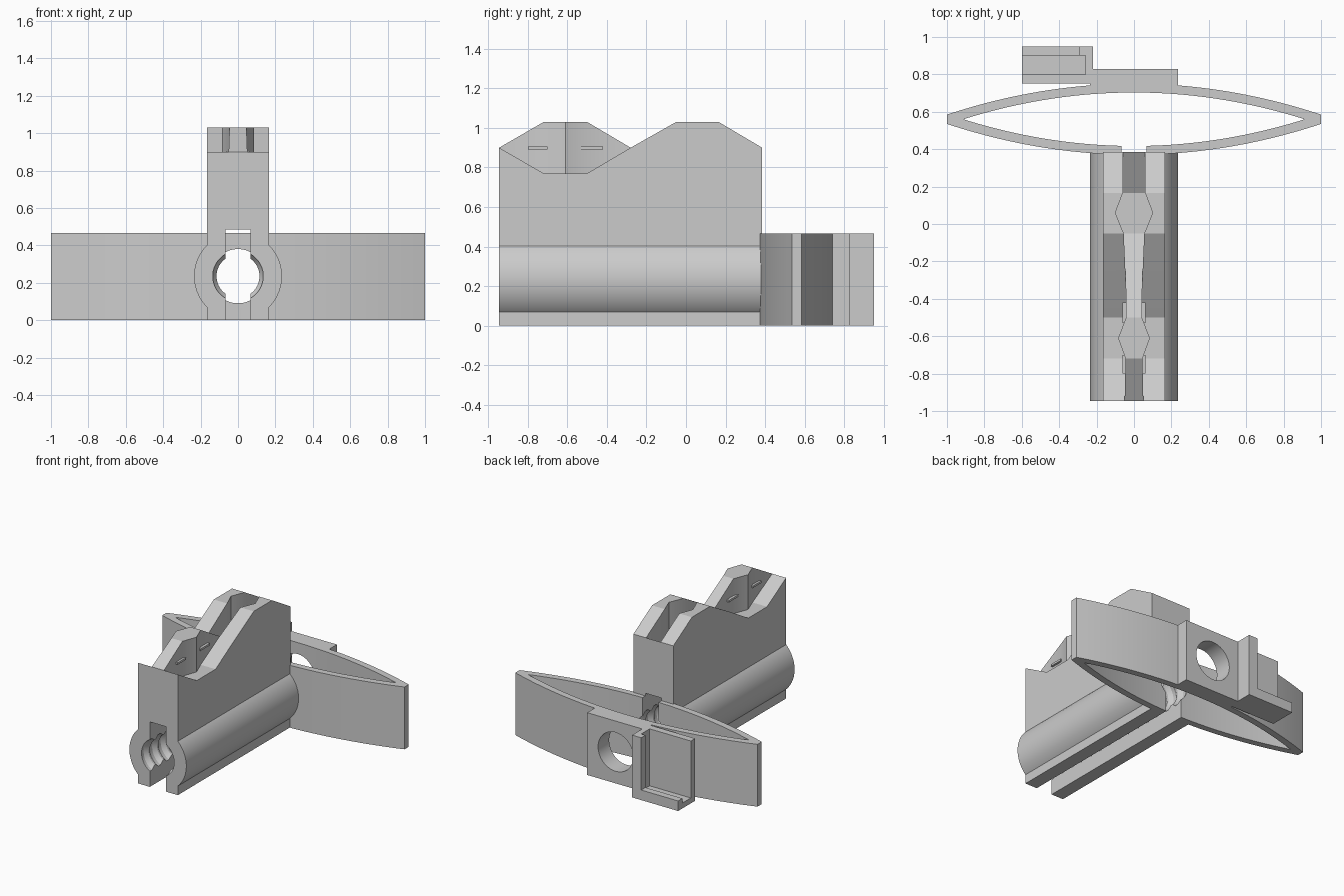
import bpy, bmesh
from math import sin, cos, pi

cube = bpy.data.objects.get("Cube")
if cube:
    bpy.data.objects.remove(cube, do_unlink=True)

GREY = (0.6, 0.6, 0.6, 1)
mat = bpy.data.materials.new("light_grey")
mat.use_nodes = True
mat.diffuse_color = GREY
mat.node_tree.nodes["Principled BSDF"].inputs["Base Color"].default_value = GREY


def finish(name, bm):
    bmesh.ops.remove_doubles(bm, verts=bm.verts, dist=1e-5)
    bmesh.ops.recalc_face_normals(bm, faces=bm.faces)
    mesh = bpy.data.meshes.new(name)
    bm.to_mesh(mesh)
    bm.free()
    mesh.materials.append(mat)
    ob = bpy.data.objects.new(name, mesh)
    bpy.context.collection.objects.link(ob)
    return ob


def loft(name, sections):
    """Closed skin through equal-length rings of points, capped at both ends."""
    bm = bmesh.new()
    rings = [[bm.verts.new(p) for p in s] for s in sections]
    n = len(rings[0])
    for a, b in zip(rings, rings[1:]):
        for i in range(n):
            j = (i + 1) % n
            bm.faces.new((a[i], a[j], b[j], b[i]))
    bm.faces.new(rings[0])
    bm.faces.new(rings[-1])
    return finish(name, bm)


def box(name, x0, x1, y0, y1, z0, z1):
    return loft(name, [[(x0, y0, z), (x1, y0, z), (x1, y1, z), (x0, y1, z)] for z in (z0, z1)])


def plan_prism(name, outline, z0, z1):
    return loft(name, [[(x, y, z) for x, y in outline] for z in (z0, z1)])


def lathe_y(name, profile, segments=48):
    """Round solid about the bore axis from (radius, y) pairs."""
    turn = [2 * pi * (i + 0.5) / segments for i in range(segments)]
    return loft(name, [[(r * cos(a), y, AXIS_Z + r * sin(a)) for a in turn] for r, y in profile])


def boolean(target, tools, op):
    for tool in tools:
        mod = target.modifiers.new("bool", 'BOOLEAN')
        mod.operation, mod.solver, mod.object = op, 'EXACT', tool
        bpy.context.view_layer.update()
        deps = bpy.context.evaluated_depsgraph_get()
        result = bpy.data.meshes.new_from_object(target.evaluated_get(deps))
        target.modifiers.clear()
        target.data = result


AXIS_Z = 0.235
HALF = 0.165
RING_H = 0.465
FRONT, BACK = -0.945, 0.385

# Block with a raised tooth in front and a matching socket behind:
# y, half width of the middle, middle height, wall height
LOW, MID, HIGH = 0.77, 0.9, 1.03
stations = [
    (FRONT, 0.05, MID, MID), (-0.72, 0.045, HIGH, LOW), (-0.61, 0.085, HIGH, LOW),
    (-0.5, 0.042, HIGH, LOW), (-0.28, 0.045, MID, MID), (-0.05, 0.055, LOW, HIGH),
    (0.06, 0.1, LOW, HIGH), (0.165, 0.06, LOW, HIGH), (BACK, 0.06, MID, MID)]
bm = bmesh.new()
rows = []
for y, w, zc, zw in stations:
    half = [(HALF, 0), (HALF, zw), (w, zw), (w, zc)]
    pts = half + [(-x, z) for x, z in reversed(half)]
    rows.append([bm.verts.new((x, y, z)) for x, z in pts])
for a, b in zip(rows, rows[1:]):
    for i in range(8):
        j = (i + 1) % 8
        bm.faces.new((a[i], a[j], b[j], b[i]))
bm.faces.new(rows[0])
bm.faces.new(rows[-1])
bmesh.ops.remove_doubles(bm, verts=bm.verts, dist=1e-5)
bmesh.ops.dissolve_degenerate(bm, edges=bm.edges, dist=1e-5)
body = finish("clip_body", bm)

# Round barrel along the block
barrel = lathe_y("barrel", [(0.235, FRONT), (0.235, BACK)], 64)
boolean(body, [barrel], 'UNION')

# Lens-shaped band with a hollow centre
CY, STEPS = 0.56, 40


def lens(half_len, bulge, tip):
    xs = [half_len * (2 * i / STEPS - 1) for i in range(STEPS + 1)]
    top = [(x, tip + (bulge - tip) * (1 - (x / half_len) ** 2)) for x in xs]
    return [(x, CY + h) for x, h in top] + [(x, CY - h) for x, h in reversed(top)]


ring = plan_prism("lens_band", lens(1.0, 0.19, 0.025), 0, RING_H)
hollow = plan_prism("hollow_cutter", lens(0.91, 0.143, 0.001), -0.1, 0.6)
boolean(ring, [hollow], 'DIFFERENCE')

# Threaded bore and long slot
profile, y = [(0.135, -1.0)], -0.92
while y < 0.4:
    profile += [(0.135, y), (0.115, y + 0.03), (0.115, y + 0.045), (0.135, y + 0.075)]
    y += 0.1
profile.append((0.135, 0.5))
bore = lathe_y("bore_cutter", profile)
slot = box("slot_cutter", -0.066, 0.066, -1.1, 0.5, -0.1, 0.485)
for part in (body, ring):
    boolean(part, [slot, bore], 'DIFFERENCE')

# Boss with a round hole at the back of the band
boss = box("rear_boss", -0.235, 0.235, 0.725, 0.83, 0, RING_H)
hole = lathe_y("hole_cutter", [(0.145, 0.55), (0.145, 1.0)])
for part in (boss, ring):
    boolean(part, [hole], 'DIFFERENCE')

for cutter in (barrel, hollow, bore, slot, hole):
    bpy.data.objects.remove(cutter, do_unlink=True)

# Small latch ribs on both sides of the tooth
for side, s in (("left", 1), ("right", -1)):
    for y0, y1 in ((-0.8, -0.7), (-0.53, -0.42)):
        x0, x1 = sorted((s * 0.03, s * 0.062))
        box(side + "_latch_rib", x0, x1, y0, y1, 0.89, 0.905)

# Side holder: back plate, post and floor, each with a lip
box("holder_plate", -0.6, -0.22, 0.75, 0.8, 0, RING_H)
box("holder_post", -0.26, -0.22, 0.8, 0.95, 0, RING_H)
box("holder_post_lip", -0.295, -0.26, 0.9, 0.95, 0, RING_H)
box("holder_floor", -0.6, -0.26, 0.8, 0.9, 0, 0.04)
box("holder_floor_lip", -0.6, -0.295, 0.9, 0.95, 0, 0.075)

# Smooth the round parts, keeping edges sharp
bpy.ops.object.select_all(action='DESELECT')
for part in (body, ring, boss):
    part.select_set(True)
bpy.context.view_layer.objects.active = body
bpy.ops.object.shade_smooth_by_angle(angle=0.4)
